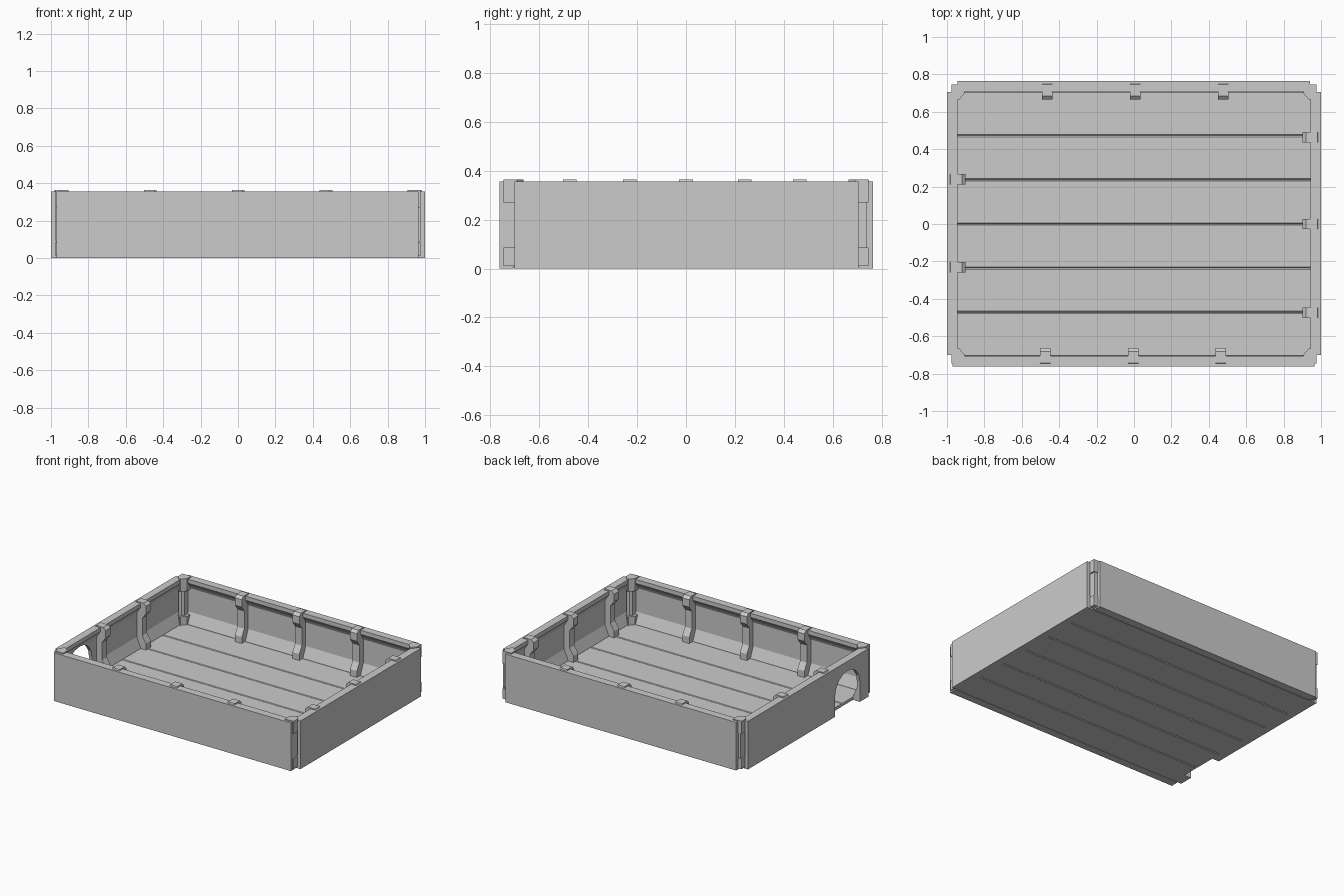
import bpy, bmesh, math
from mathutils import Vector

if "Cube" in bpy.data.objects:
    bpy.data.objects.remove(bpy.data.objects["Cube"])

UP = Vector((0, 0, 1))


def prism(name, profile, origin, u, v, along, a, b):
    """Extrude a closed 2D profile (axes u, v) from a to b in direction along."""
    origin, u, v, along = Vector(origin), Vector(u), Vector(v), Vector(along)
    bm = bmesh.new()
    ends = [[bm.verts.new(origin + u * p + v * q + along * t) for p, q in profile]
            for t in (a, b)]
    n = len(profile)
    for i in range(n):
        j = (i + 1) % n
        bm.faces.new((ends[0][i], ends[0][j], ends[1][j], ends[1][i]))
    bm.faces.new(ends[0][::-1])
    bm.faces.new(ends[1])
    bmesh.ops.recalc_face_normals(bm, faces=bm.faces[:])
    me = bpy.data.meshes.new(name)
    bm.to_mesh(me)
    bm.free()
    ob = bpy.data.objects.new(name, me)
    bpy.context.collection.objects.link(ob)
    return ob


# Sections as (depth from the outer face, height)
WALL = [(0, 0), (0.057, 0), (0.057, 0.025), (0.025, 0.10), (0.025, 0.275),
        (0.035, 0.295), (0.057, 0.325), (0.057, 0.355), (0, 0.355)]
RIB = [(0.01, 0.345), (0.02, 0.363), (0.08, 0.363), (0.10, 0.345), (0.10, 0.29),
       (0.07, 0.25), (0.07, 0.12), (0.10, 0.07), (0.10, 0.015),
       (0.02, 0.015), (0.02, 0.345)]

# side: outer face point, inward, along, wall start/end, rib positions
SIDES = {
    "front": ((0, -0.762, 0), (0, 1, 0), (1, 0, 0), -0.97, 0.965, (-0.475, -0.005, 0.465)),
    "back": ((0, 0.765, 0), (0, -1, 0), (1, 0, 0), -0.945, 0.94, (-0.463, 0.007, 0.477)),
    "left": ((-1, 0, 0), (1, 0, 0), (0, 1, 0), -0.70, 0.705, (-0.23, 0.24)),
    "right": ((1, 0, 0), (-1, 0, 0), (0, 1, 0), -0.70, 0.705, (-0.475, 0, 0.465)),
}
walls = {}
for side, (org, inward, along, a, b, ribs) in SIDES.items():
    walls[side] = prism(side + "_wall", WALL, org, inward, UP, along, a, b)
    for i, t in enumerate(ribs):
        prism(f"{side}_rib_{i}", RIB, org, inward, UP, along, t - 0.028, t + 0.028)

# Arched doorway through the left wall
w, spring = 0.145, 0.15
arch = [(-0.455 - w, -0.05), (-0.455 + w, -0.05)]
arch += [(-0.455 + w * math.cos(math.pi * k / 8), spring + 0.135 * math.sin(math.pi * k / 8))
         for k in range(9)]
cutter = prism("doorway_cutter", arch, (0, 0, 0), (0, 1, 0), UP, (1, 0, 0), -1.1, -0.9425)
cutter.hide_render = True
mod = walls["left"].modifiers.new("doorway", "BOOLEAN")
mod.operation, mod.object, mod.solver = "DIFFERENCE", cutter, "EXACT"
bpy.context.view_layer.objects.active = walls["left"]
bpy.ops.object.modifier_apply(modifier=mod.name)
bpy.data.objects.remove(cutter)

# Corner posts filling the notches, with an inner rib along the end walls
for sx in (-1, 1):
    for sy in (-1, 1):
        tag = ("left" if sx < 0 else "right") + ("_back" if sy > 0 else "_front")
        post = [(0.905, 0.70), (0.935, 0.665), (0.945, 0.665), (0.975, 0.69),
                (0.975, 0.745), (0.905, 0.745)]
        prism(tag + "_corner_post", post, (0, 0, 0), (sx, 0, 0), (0, sy, 0), UP, 0.27, 0.363)
        core = [(0.925, 0.72), (0.925, 0.70), (0.94, 0.685), (0.965, 0.685),
                (0.965, 0.74), (0.925, 0.74)]
        prism(tag + "_corner_core", core, (0, 0, 0), (sx, 0, 0), (0, sy, 0), UP, 0.01, 0.35)
        prism(tag + "_corner_foot", post, (0, 0, 0), (sx, 0, 0), (0, sy, 0), UP, 0.01, 0.085)

# Floor planks with chamfered long edges
N, half = 6, 0.708
step = 2 * half / N
for i in range(N):
    y0 = -half + i * step
    y1 = y0 + step
    c = 0.006
    plank = [(y0, c), (y0 + c, 0), (y1 - c, 0), (y1, c),
             (y1, 0.022 - c), (y1 - c, 0.022), (y0 + c, 0.022), (y0, 0.022 - c)]
    prism(f"floor_plank_{i}", plank, (0, 0, 0), (0, 1, 0), UP, (1, 0, 0), -0.944, 0.944)
